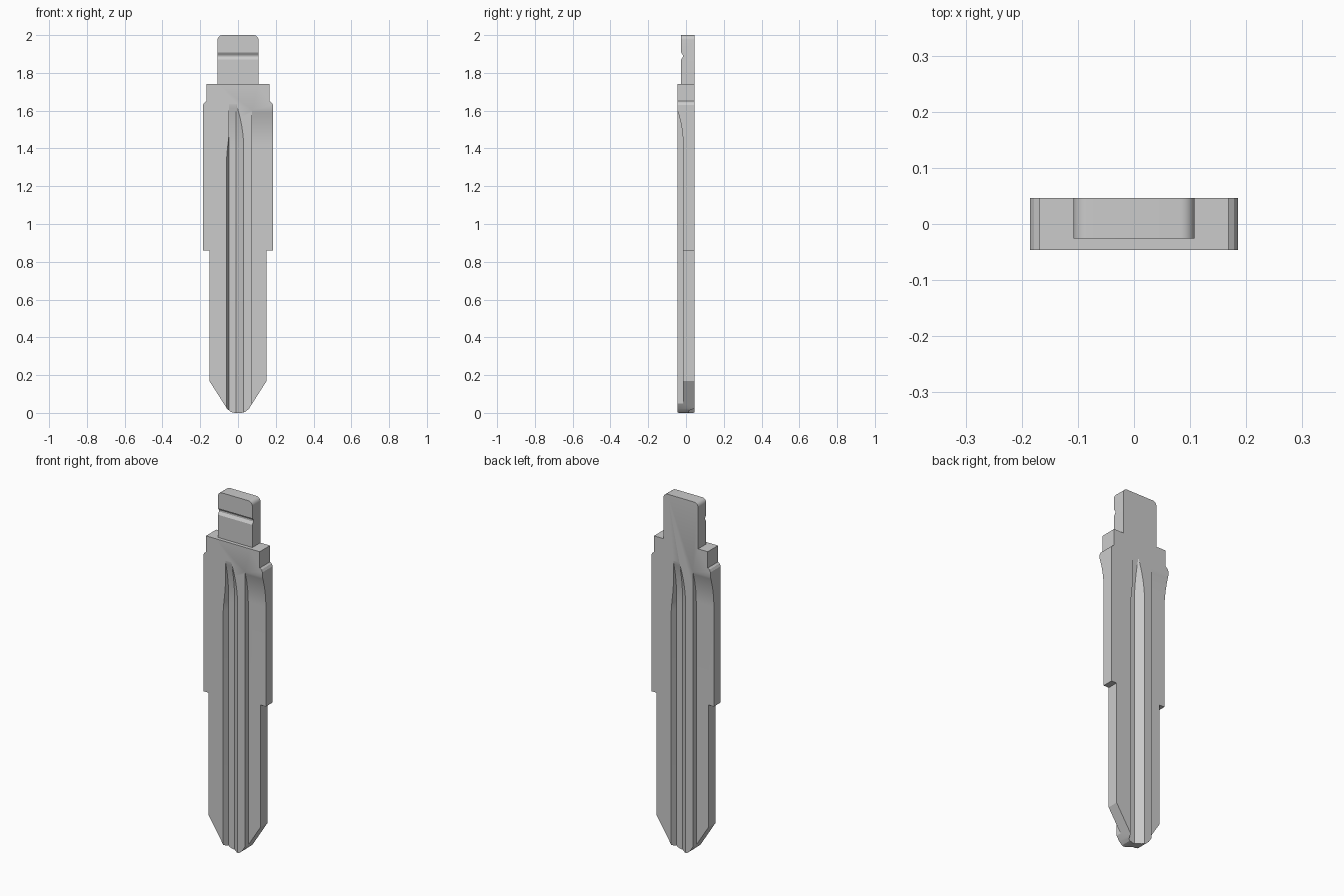
import bpy, bmesh, math
from mathutils import Matrix

cube = bpy.data.objects.get("Cube")
if cube:
    bpy.data.objects.remove(cube)

HALF = 0.046      # half thickness of the blade
DEPTH = 0.031     # depth of the milled grooves

steel = bpy.data.materials.new("plain steel grey")
steel.use_nodes = True
colour = (0.6, 0.6, 0.6, 1)
steel.diffuse_color = colour
steel.node_tree.nodes["Principled BSDF"].inputs["Base Color"].default_value = colour


def loft(name, rings, hidden=False):
    """Closed solid through a list of equal-length rings of points."""
    bm = bmesh.new()
    loops = [[bm.verts.new(p) for p in ring] for ring in rings]
    n = len(loops[0])
    for a, b in zip(loops, loops[1:]):
        for i in range(n):
            j = (i + 1) % n
            bm.faces.new((a[i], a[j], b[j], b[i]))
    bm.faces.new(loops[0])
    bm.faces.new(loops[-1])
    bmesh.ops.recalc_face_normals(bm, faces=bm.faces)
    mesh = bpy.data.meshes.new(name)
    bm.to_mesh(mesh)
    bm.free()
    mesh.materials.append(steel)
    obj = bpy.data.objects.new(name, mesh)
    bpy.context.collection.objects.link(obj)
    obj.hide_render = hidden
    return obj


def cut(target, cutter):
    mod = target.modifiers.new(cutter.name, "BOOLEAN")
    mod.operation = "DIFFERENCE"
    mod.solver = "EXACT"
    mod.object = cutter
    cutter.hide_set(True)


def runout(z, start, end):
    """Share of full depth left as the milling cutter lifts out."""
    return 1 - max(0, (z - start) / (end - start)) ** 2


def heights(start, end, steps=12):
    return [-0.1] + [start + (end - start) * i / steps for i in range(steps + 1)]


# Blade: mirrored outline, extruded through the thickness
tang = [(0.108 - 0.025 * (1 - math.cos(a)), 1.975 + 0.025 * math.sin(a))
        for a in (math.radians(d) for d in range(0, 91, 15))]
half = [(0.02, 0), (0.04, 0.006), (0.058, 0.022), (0.152, 0.17), (0.152, 0.86),
        (0.185, 0.86), (0.185, 1.63), (0.178, 1.643), (0.168, 1.65),
        (0.168, 1.742), (0.108, 1.742)] + tang
outline = half + [(-x, z) for x, z in reversed(half)]
blade = loft("key_blade", [[(x, y, z) for x, z in outline] for y in (-HALF, HALF)])

# Thinner tang at the top, with a shallow retaining notch on its front
tang_profile = [(-0.1, 1.742), (-0.026, 1.742), (-0.026, 1.87), (-0.016, 1.885),
                (-0.016, 1.893), (-0.026, 1.908), (-0.026, 2.1), (-0.1, 2.1)]
cut(blade, loft("tang_cutter", [[(x, y, z) for y, z in tang_profile]
                                for x in (-0.3, 0.3)], True))


# Central groove: steep left wall, flat floor, sloping right wall
def groove_ring(z):
    f = runout(z, 1.4, 1.635)
    floor = -HALF + DEPTH * f - 0.0005
    left = -0.047 - 0.013 * min(1, max(0.02, (1.48 - z) / 0.12))
    right = -0.01 + 0.04 * max(0.02, f)
    top = -HALF - 0.02
    return [(left, top, z), (left, -HALF, z), (-0.047, floor, z),
            (-0.01, floor, z), (right, -HALF, z), (right, top, z)]


# Edge step: square shoulder, open to the side
def step_ring(z):
    floor = -HALF + DEPTH * runout(z, 1.42, 1.605) - 0.0005
    top = -HALF - 0.02
    return [(0.075, top, z), (0.075, floor, z), (0.3, floor, z), (0.3, top, z)]


# The same milling repeats on the back, turned half way round
half_turn = Matrix.Rotation(math.pi, 4, "Z")
for side in ("front", "back"):
    cutters = [loft(side + "_groove_cutter", [groove_ring(z) for z in heights(1.35, 1.635)], True),
               loft(side + "_step_cutter", [step_ring(z) for z in heights(1.42, 1.605)], True)]
    for cutter in cutters:
        if side == "back":
            cutter.data.transform(half_turn)
        cut(blade, cutter)

# Apply the cuts, remove the cutters and smooth only the curved runouts
bpy.context.view_layer.update()
depsgraph = bpy.context.evaluated_depsgraph_get()
finished = bpy.data.meshes.new_from_object(blade.evaluated_get(depsgraph))
helpers = [m.object for m in blade.modifiers]
blade.modifiers.clear()
blade.data = finished
for helper in helpers:
    bpy.data.objects.remove(helper)
bpy.ops.object.select_all(action="DESELECT")
bpy.context.view_layer.objects.active = blade
blade.select_set(True)
bpy.ops.object.shade_smooth_by_angle(angle=math.radians(18))
